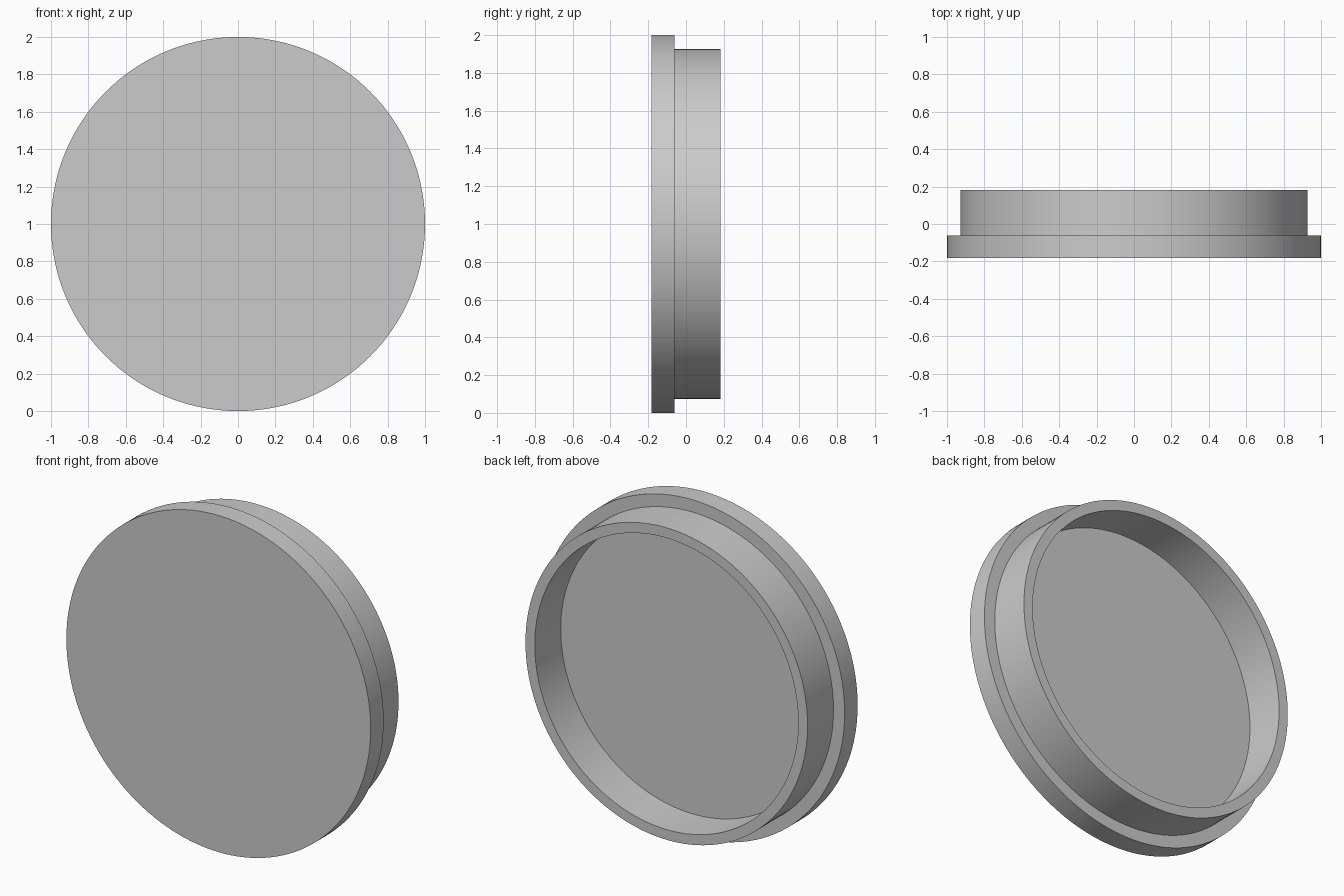
import bpy
import bmesh
from math import radians
from mathutils import Matrix

cube = bpy.data.objects.get("Cube")
if cube:
    bpy.data.objects.remove(cube, do_unlink=True)

# Single plain grey material
COLOUR = (0.6, 0.6, 0.6, 1.0)
grey = bpy.data.materials.new("plain_grey")
grey.use_nodes = True
grey.diffuse_color = COLOUR
grey.node_tree.nodes["Principled BSDF"].inputs["Base Color"].default_value = COLOUR

SEGMENTS = 144
FRONT, STEP, BACK = -0.183, -0.061, 0.183
FLANGE_R, COLLAR_R, BORE_R = 1.0, 0.927, 0.866


def lathe_y(name, profile):
    """Turn (radius, y) points around the y axis, capping both ends flat."""
    bm = bmesh.new()
    rings = []
    for radius, y in profile:
        turn = Matrix.Translation((0, y, 1)) @ Matrix.Rotation(radians(90), 4, "X")
        rings.append(bmesh.ops.create_circle(
            bm, segments=SEGMENTS, radius=radius, matrix=turn)["verts"])
    for a, b in zip(rings, rings[1:]):
        for i in range(SEGMENTS):
            j = (i + 1) % SEGMENTS
            bm.faces.new((a[i], a[j], b[j], b[i]))
    bm.faces.new(rings[0])
    bm.faces.new(rings[-1])
    bmesh.ops.recalc_face_normals(bm, faces=bm.faces)
    mesh = bpy.data.meshes.new(name)
    bm.to_mesh(mesh)
    bm.free()
    mesh.materials.append(grey)
    obj = bpy.data.objects.new(name, mesh)
    bpy.context.collection.objects.link(obj)
    bpy.ops.object.select_all(action="DESELECT")
    obj.select_set(True)
    bpy.context.view_layer.objects.active = obj
    bpy.ops.object.shade_smooth_by_angle(angle=radians(30))
    return obj


# Flanged cap: front disc, stepped shoulder, collar wall, open recess at the back
lathe_y("flanged_cap", [
    (FLANGE_R, FRONT),
    (FLANGE_R, STEP),
    (COLLAR_R, STEP),
    (COLLAR_R, BACK),
    (BORE_R, BACK),
    (BORE_R, STEP),
])
